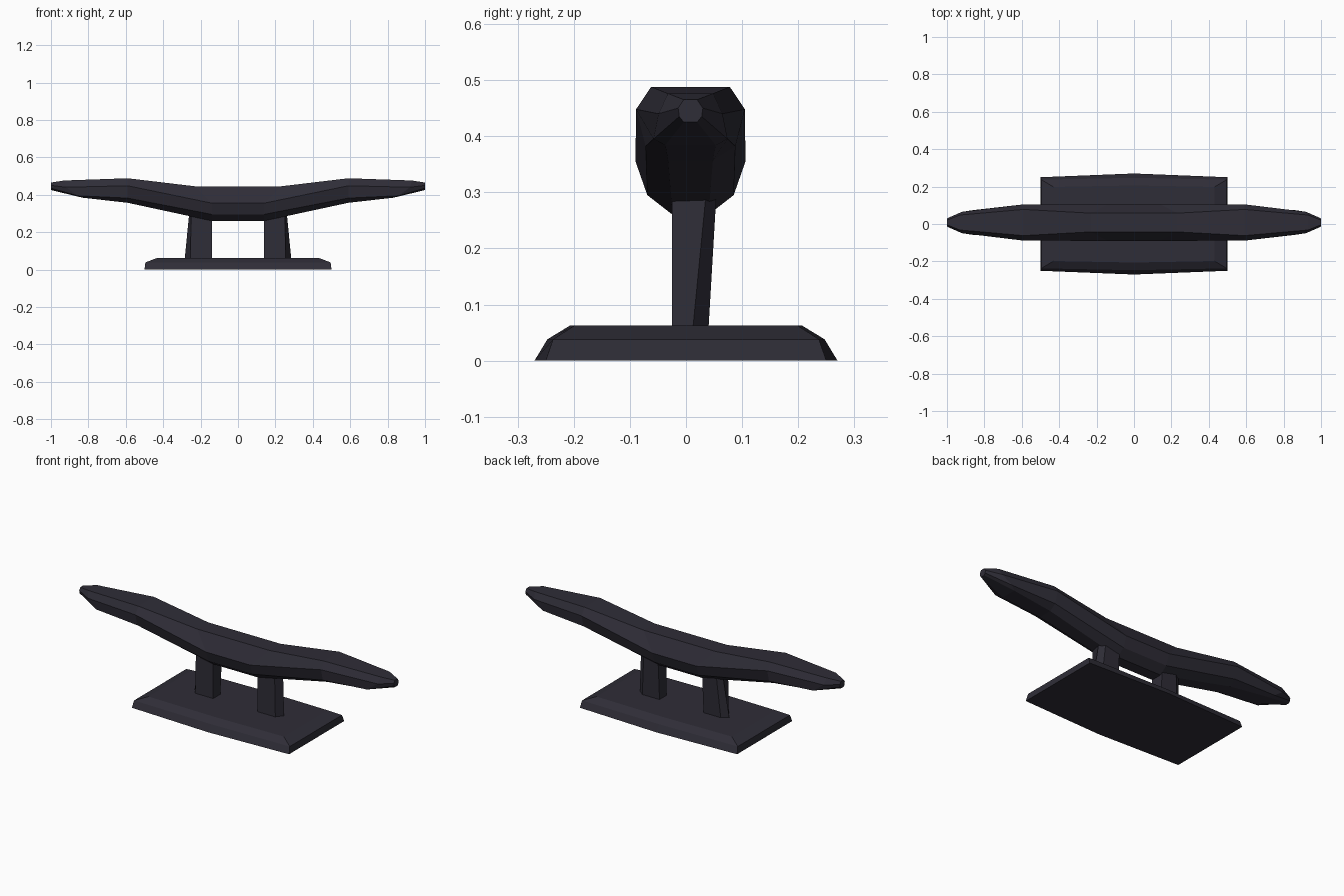
import bpy, bmesh

cube = bpy.data.objects.get("Cube")
if cube:
    bpy.data.objects.remove(cube, do_unlink=True)

metal = bpy.data.materials.new("dark_metal")
metal.use_nodes = True
colour = (0.028, 0.026, 0.038, 1)
metal.diffuse_color = colour
metal.node_tree.nodes["Principled BSDF"].inputs["Base Color"].default_value = colour


def loft(name, rings):
    """Skin matching closed rings of points and cap both ends."""
    bm = bmesh.new()
    loops = [[bm.verts.new(p) for p in ring] for ring in rings]
    for a, b in zip(loops, loops[1:]):
        for i in range(len(a)):
            j = (i + 1) % len(a)
            bm.faces.new((a[i], a[j], b[j], b[i]))
    bm.faces.new(loops[0])
    bm.faces.new(loops[-1])
    bmesh.ops.recalc_face_normals(bm, faces=bm.faces)
    mesh = bpy.data.meshes.new(name)
    bm.to_mesh(mesh)
    bm.free()
    mesh.materials.append(metal)
    obj = bpy.data.objects.new(name, mesh)
    bpy.context.collection.objects.link(obj)
    return obj


def mirrored(ring):
    return [(-x, y, z) for x, y, z in ring]


# Base plate: bowed long sides, sloping edges, flat top
def plate_ring(x, y, bow, z):
    return [(-x, -y, z), (0, -y - bow, z), (x, -y, z),
            (x, y, z), (0, y + bow, z), (-x, y, z)]


loft("base_plate", [plate_ring(0.5, 0.25, 0.02, 0),
                    plate_ring(0.495, 0.237, 0.01, 0.038),
                    plate_ring(0.43, 0.198, 0.008, 0.063)])

# Legs: tapered posts with chamfered outer back corners
foot = [(0.14, -0.025), (0.255, -0.025), (0.285, 0.012), (0.25, 0.04), (0.14, 0.04)]
head = [(0.14, -0.025), (0.25, -0.025), (0.26, 0.037), (0.23, 0.055), (0.14, 0.055)]
leg = [[(x, y, 0.055) for x, y in foot], [(x, y, 0.31) for x, y in head]]
loft("left_leg", leg)
loft("right_leg", [mirrored(r) for r in leg])

# Horn bar: each section lists (x, half width, z) from top to underside
sections = [
    [(0.23, 0.05, 0.445), (0.14, 0.098, 0.355), (0.14, 0.077, 0.295), (0.14, 0.032, 0.26)],
    [(0.59, 0.07, 0.488), (0.59, 0.097, 0.448), (0.59, 0.08, 0.382), (0.59, 0.04, 0.357)],
    [(0.93, 0.04, 0.476), (0.92, 0.057, 0.44), (0.86, 0.066, 0.395), (0.83, 0.045, 0.384)],
    [(1.0, 0.012, 0.465), (1.0, 0.022, 0.45), (1.0, 0.02, 0.435), (1.0, 0.012, 0.425)],
]


def horn_ring(points, centre=0.008):
    front = [(x, centre - w, z) for x, w, z in points]
    back = [(x, centre + w, z) for x, w, z in reversed(points)]
    return front + back


half = [horn_ring(s) for s in sections]
loft("horn_bar", [mirrored(r) for r in reversed(half)] + half)
